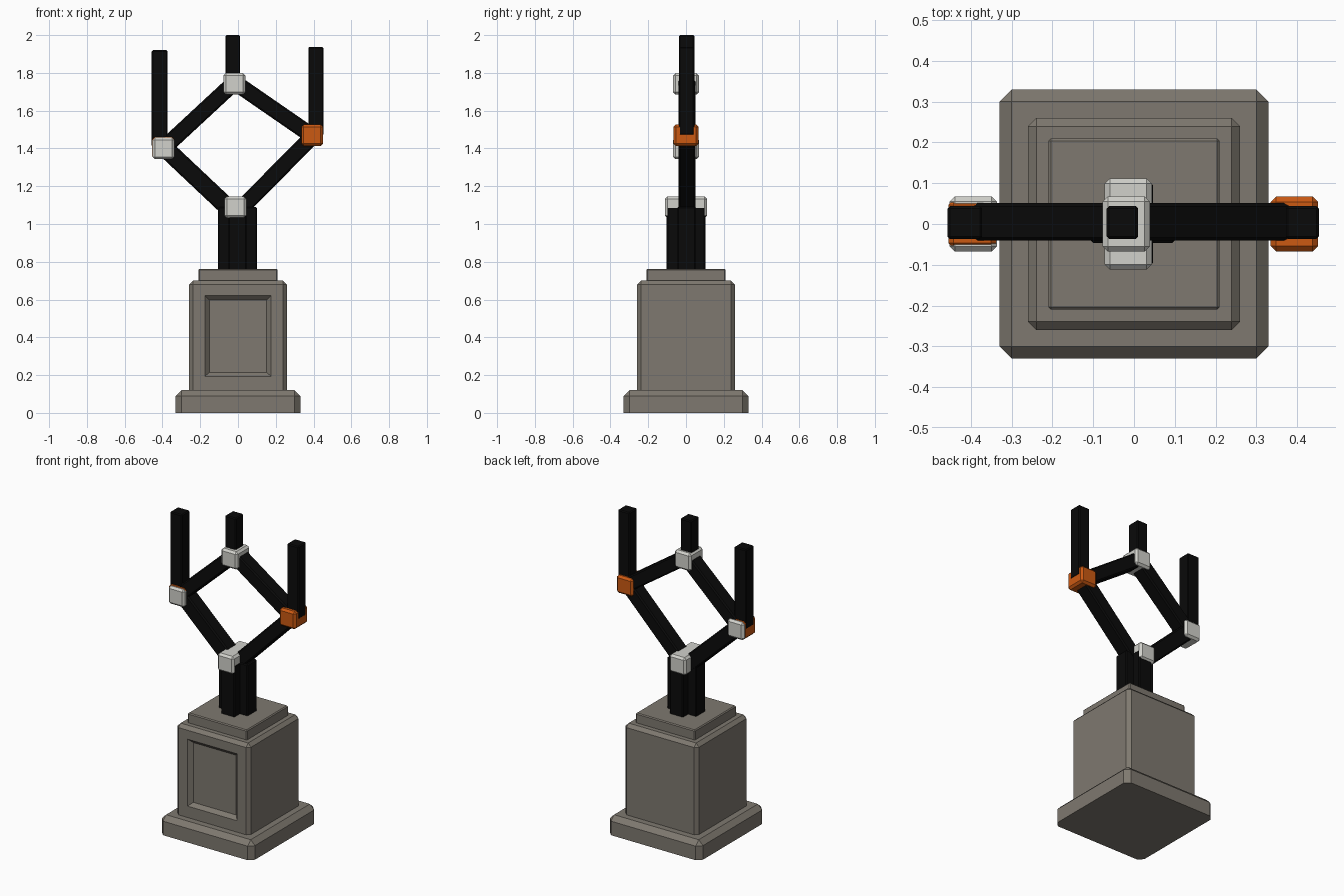
import bpy, bmesh, math
from mathutils import Vector, Matrix

if "Cube" in bpy.data.objects:
    bpy.data.objects.remove(bpy.data.objects["Cube"])


def material(name, rgb):
    m = bpy.data.materials.new(name)
    m.diffuse_color = (*rgb, 1)
    m.use_nodes = True
    m.node_tree.nodes["Principled BSDF"].inputs["Base Color"].default_value = m.diffuse_color
    return m


STONE = material("grey stone", (0.21, 0.19, 0.16))
BLACK = material("black metal", (0.003, 0.003, 0.003))
WHITE = material("off white", (0.64, 0.64, 0.60))
ORANGE = material("orange", (0.60, 0.10, 0.006))


def finish(bm, name, mat):
    bmesh.ops.recalc_face_normals(bm, faces=bm.faces[:])
    me = bpy.data.meshes.new(name)
    bm.to_mesh(me)
    bm.free()
    me.materials.append(mat)
    ob = bpy.data.objects.new(name, me)
    bpy.context.collection.objects.link(ob)
    return ob


def box_bm(lo, hi, bevel=0.0, flat_bottom=False):
    """Chamfered box between two corners, optionally with a sharp underside."""
    lo, hi = Vector(lo), Vector(hi)
    bm = bmesh.new()
    bmesh.ops.create_cube(bm, size=1)
    for v in bm.verts:
        v.co = (lo + hi) / 2 + v.co * (hi - lo)
    if bevel:
        edges = [e for e in bm.edges
                 if not (flat_bottom and all(v.co.z < lo.z + 1e-5 for v in e.verts))]
        bmesh.ops.bevel(bm, geom=edges, offset=bevel, segments=1, affect='EDGES')
    return bm


def box(name, mat, lo, hi, bevel=0.0, flat_bottom=False):
    return finish(box_bm(lo, hi, bevel, flat_bottom), name, mat)


def beam(name, a, b, width=0.085, depth=0.092):
    """Square bar between two (x, z) points."""
    a, b = Vector((a[0], 0.005, a[1])), Vector((b[0], 0.005, b[1]))
    d = b - a
    bm = box_bm((-width / 2, -depth / 2, 0), (width / 2, depth / 2, d.length), 0.008)
    bm.transform(Matrix.Translation(a) @ Matrix.Rotation(math.atan2(d.x, d.z), 4, 'Y'))
    return finish(bm, name, BLACK)


# Pedestal plinth and cap
box("pedestal_plinth", STONE, (-0.33, -0.33, 0), (0.33, 0.33, 0.12), 0.03, True)
box("pedestal_cap", STONE, (-0.21, -0.21, 0.69), (0.21, 0.21, 0.762), 0.006, True)

# Pedestal body with a recessed front panel
bm = box_bm((-0.26, -0.26, 0.11), (0.26, 0.26, 0.70), 0.021, True)
bm.normal_update()
panel = min(bm.faces, key=lambda f: f.normal.y * f.calc_area())
for half_x, z0, z1, y in ((0.176, 0.193, 0.622, -0.26), (0.152, 0.214, 0.597, -0.235)):
    bmesh.ops.inset_individual(bm, faces=[panel], thickness=0.005)
    mid = panel.calc_center_median()
    for v in panel.verts:
        v.co = (half_x if v.co.x > mid.x else -half_x, y, z1 if v.co.z > mid.z else z0)
finish(bm, "pedestal_body", STONE)

# Cross-section column
box("column_wide", BLACK, (-0.107, -0.046, 0.75), (0.1, 0.05, 1.09), 0.006)
box("column_deep", BLACK, (-0.05, -0.102, 0.75), (0.046, 0.102, 1.09), 0.006)

# Diamond frame
LOW, LEFT, RIGHT, TOP = (-0.01, 1.075), (-0.39, 1.405), (0.395, 1.465), (-0.018, 1.75)
beam("lower_left_beam", (-0.04, 1.075), LEFT, 0.095)
beam("lower_right_beam", (0.02, 1.085), RIGHT)
beam("upper_left_beam", LEFT, TOP)
beam("upper_right_beam", TOP, RIGHT)

# Upright posts
for name, x0, x1, z0, z1 in (("left_post", -0.457, -0.372, 1.41, 1.92),
                             ("middle_post", -0.067, 0.01, 1.75, 2.0),
                             ("right_post", 0.372, 0.453, 1.47, 1.937)):
    box(name, BLACK, (x0, -0.037, z0), (x1, 0.044, z1), 0.006)

# Joint blocks
for name, mat, x, z, d in (("lower_joint", WHITE, -0.014, 1.089, 0.112),
                           ("left_joint", WHITE, -0.394, 1.4, 0.068),
                           ("top_joint", WHITE, -0.019, 1.742, 0.068),
                           ("right_joint", ORANGE, 0.393, 1.469, 0.067)):
    box(name, mat, (x - 0.058, -d, z - 0.057), (x + 0.058, d, z + 0.057), 0.013)

# Orange sleeve showing on the outer and upper sides of the left joint
box("left_joint_sleeve", ORANGE, (-0.455, -0.06, 1.345), (-0.338, 0.06, 1.46), 0.013)
